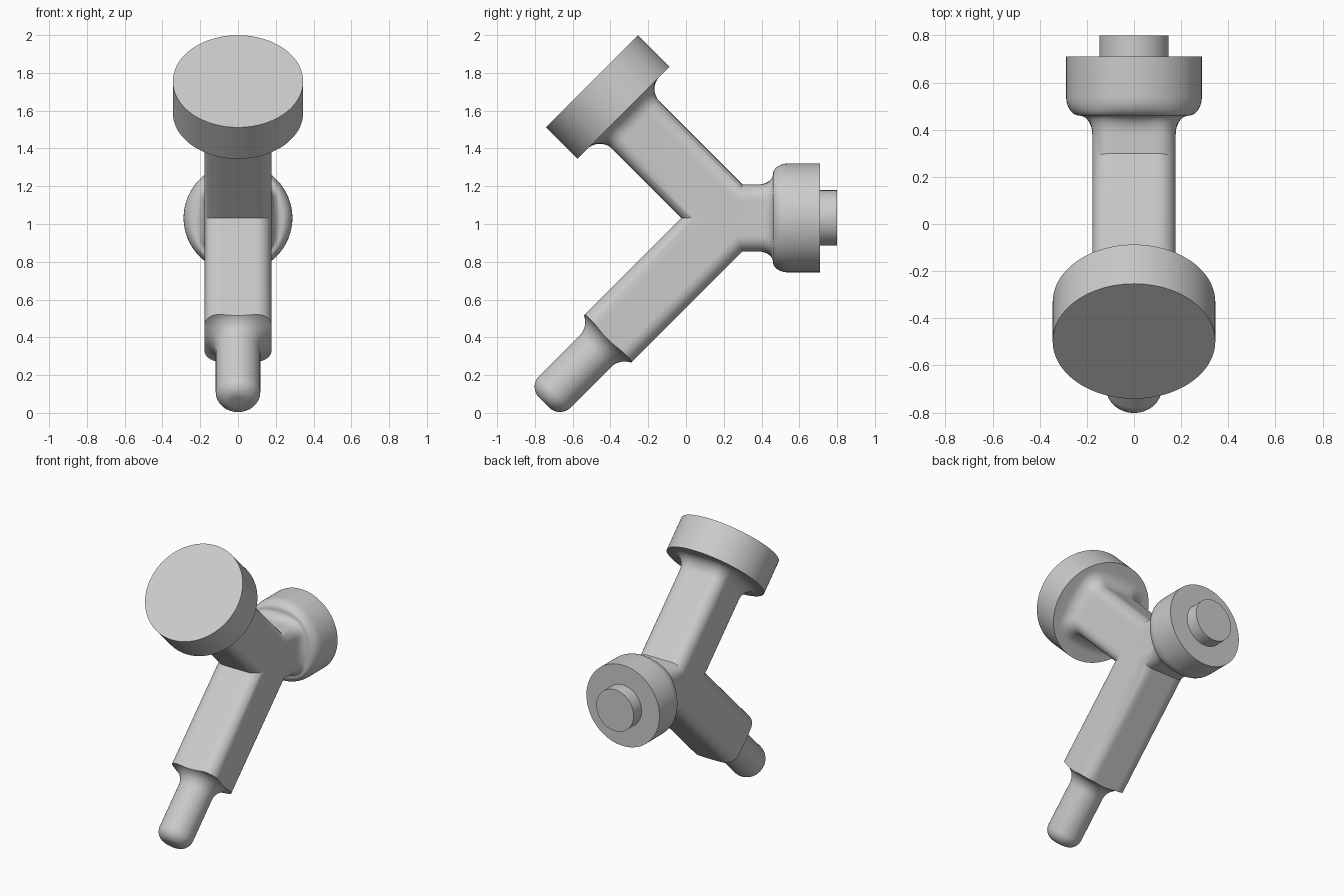
import bpy, bmesh
from math import sin, cos, pi, radians, sqrt, asin
from mathutils import Vector

cube = bpy.data.objects.get("Cube")
if cube:
    bpy.data.objects.remove(cube, do_unlink=True)

JOINT = Vector((0, 0.226, 1.032))   # where the three arm axes meet
HALF, CORNER = 0.177, 0.08          # rounded square section of the arms
SIDES, STEPS = 96, 10

grey = bpy.data.materials.new("plain grey")
grey.use_nodes = True
COLOUR = (0.6, 0.6, 0.6, 1)
grey.diffuse_color = COLOUR
grey.node_tree.nodes["Principled BSDF"].inputs["Base Color"].default_value = COLOUR


def square(t):
    """Polar radius of the rounded square section."""
    t = t % (pi / 2)
    t = min(t, pi / 2 - t)
    c, s, k = cos(t), sin(t), HALF - CORNER
    if HALF * s / c <= k:
        return HALF / c
    d = k * (c + s)
    return d + sqrt(d * d - 2 * k * k + CORNER ** 2)


def circle(along, radius):
    return lambda t: (along, radius)


def arc_steps():
    return [i / STEPS * pi / 2 for i in range(STEPS + 1)]


def add_arm(bm, angle, stations, cuts):
    """Loft the stations along an axis, then mitre the inner end."""
    a = radians(angle)
    axis, up = Vector((0, cos(a), sin(a))), Vector((0, -sin(a), cos(a)))
    part = bmesh.new()
    rings = []
    for station in stations:
        ring = []
        for i in range(SIDES):
            t = 2 * pi * i / SIDES
            along, r = station(t)
            ring.append(part.verts.new(
                JOINT + axis * along + Vector((1, 0, 0)) * (r * cos(t)) + up * (r * sin(t))))
        rings.append(ring)
    for low, high in zip(rings, rings[1:]):
        for i in range(SIDES):
            j = (i + 1) % SIDES
            part.faces.new((low[i], low[j], high[j], high[i]))
    part.faces.new(rings[-1])
    for cut in cuts:
        c = radians(cut)
        normal = Vector((0, -sin(c), cos(c)))
        if normal.dot(axis) < 0:
            normal.negate()
        bmesh.ops.bisect_plane(part, geom=part.verts[:] + part.edges[:] + part.faces[:],
                               dist=1e-6, plane_co=JOINT, plane_no=normal, clear_inner=True)
    mesh = bpy.data.meshes.new("arm_part")
    part.to_mesh(mesh)
    part.free()
    bm.from_mesh(mesh)
    bpy.data.meshes.remove(mesh)


def start(t):
    return -0.1, square(t)


# Upper arm: fillet flaring into a wide flat disc
def disc_fillet(p, base=0.788, f=0.095):
    return lambda t: (base - f + f * sin(p), square(t) + f * (1 - cos(p)))


upper = [start] + [disc_fillet(p) for p in arc_steps()]
upper += [circle(0.788, 0.345), circle(1.023, 0.345)]

# Lower arm: scooped shoulder, then a thin pin with a rounded end
PIN, SCOOP, SHOULDER = 0.118, 0.1, 0.898


def scoop(s):
    def station(t):
        first = asin(max(0, 1 - (square(t) - PIN) / SCOOP))
        p = first + (pi / 2 - first) * s
        return SHOULDER + SCOOP * (1 - cos(p)), PIN + SCOOP * (1 - sin(p))
    return station


lower = [start] + [scoop(i / STEPS) for i in range(STEPS + 1)]
ROUND = 0.08
lower += [circle(1.302 + ROUND * sin(p), PIN - ROUND + ROUND * cos(p)) for p in arc_steps()]

# Rear arm: S-shaped swell from square to a round head, with a short stub
HEAD = 0.288


def swell(along, w):
    return lambda t: (along, square(t) * (1 - w) + HEAD * w)


rear = [start]
rear += [swell(0.154 + 0.08 * sin(p), 0.5 * (1 - cos(p))) for p in arc_steps()]
rear += [swell(0.234 + 0.08 * (1 - cos(p)), 0.5 + 0.5 * sin(p)) for p in arc_steps()[1:]]
rear += [circle(0.484, HEAD), circle(0.484, 0.147), circle(0.574, 0.147)]

# Join the three mitred arms into one body
bm = bmesh.new()
add_arm(bm, 135, upper, (67.5, 180))
add_arm(bm, 225, lower, (180, -67.5))
add_arm(bm, 0, rear, (67.5, -67.5))
bmesh.ops.remove_doubles(bm, verts=bm.verts[:], dist=1e-4)
bmesh.ops.recalc_face_normals(bm, faces=bm.faces[:])
mesh = bpy.data.meshes.new("three_way_body")
bm.to_mesh(mesh)
bm.free()
mesh.materials.append(grey)
body = bpy.data.objects.new("three_way_body", mesh)
bpy.context.collection.objects.link(body)
bpy.context.view_layer.objects.active = body
body.select_set(True)
bpy.ops.object.shade_smooth_by_angle(angle=radians(30))
